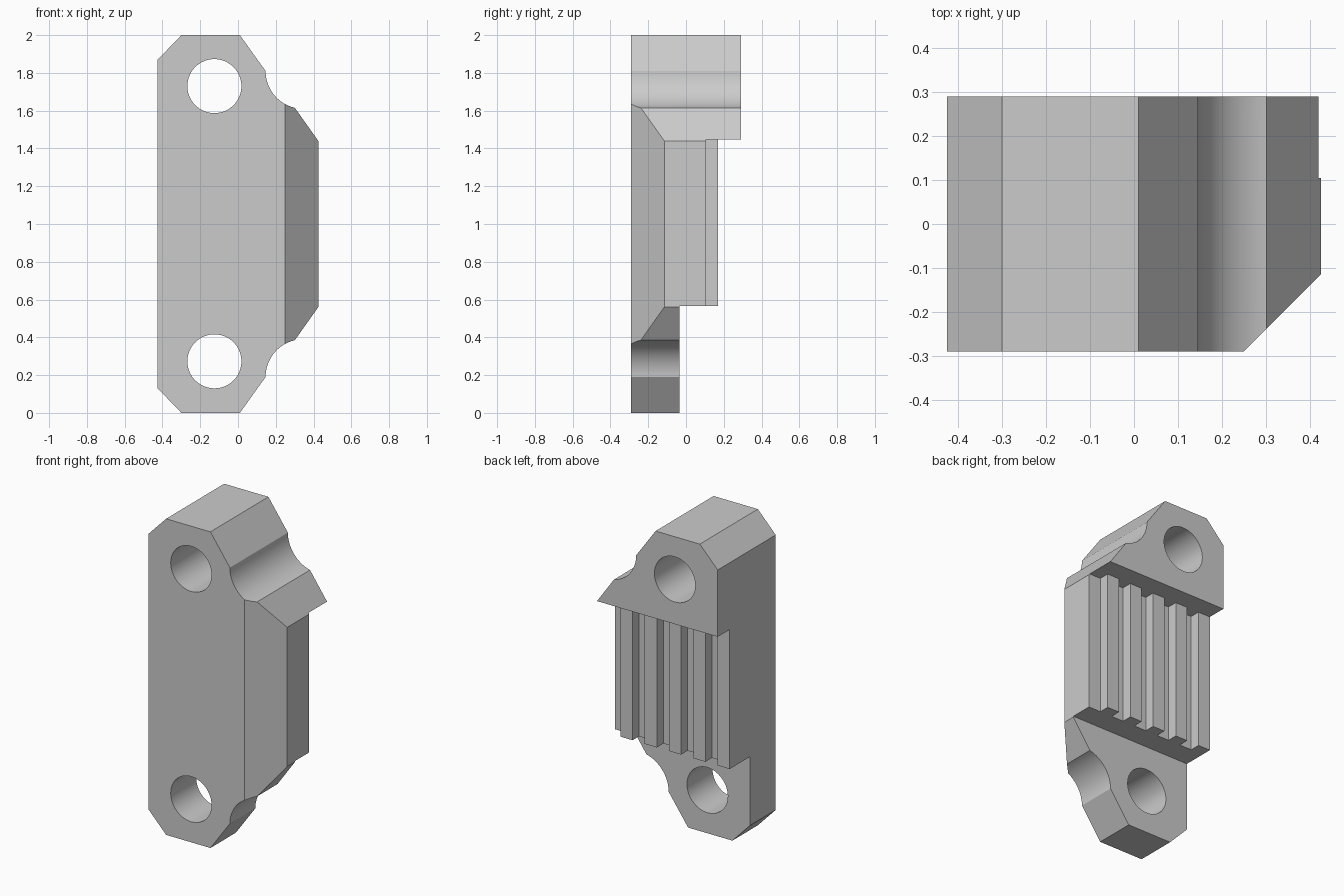
import bpy, bmesh
from math import cos, sin, pi, radians
from mathutils import Vector

cube = bpy.data.objects.get("Cube")
if cube:
    bpy.data.objects.remove(cube, do_unlink=True)

grey = bpy.data.materials.new("plain grey")
grey.use_nodes = True
grey.diffuse_color = (0.6, 0.6, 0.6, 1)
grey.node_tree.nodes["Principled BSDF"].inputs["Base Color"].default_value = (0.6, 0.6, 0.6, 1)


def prism(name, points, offset):
    """Extrude a closed 3D outline along offset."""
    bm = bmesh.new()
    face = bm.faces.new([bm.verts.new(p) for p in points])
    ext = bmesh.ops.extrude_face_region(bm, geom=[face])
    moved = [v for v in ext["geom"] if isinstance(v, bmesh.types.BMVert)]
    bmesh.ops.translate(bm, verts=moved, vec=Vector(offset))
    bmesh.ops.recalc_face_normals(bm, faces=bm.faces)
    mesh = bpy.data.meshes.new(name)
    bm.to_mesh(mesh)
    bm.free()
    mesh.materials.append(grey)
    ob = bpy.data.objects.new(name, mesh)
    bpy.context.collection.objects.link(ob)
    return ob


def cut(body, cutter):
    """Subtract the cutter from the body and discard it."""
    cutter.hide_render = True
    mod = body.modifiers.new("cut", "BOOLEAN")
    mod.operation, mod.solver, mod.object = "DIFFERENCE", "EXACT", cutter
    bpy.context.view_layer.objects.active = body
    bpy.ops.object.modifier_apply(modifier=mod.name)
    bpy.data.objects.remove(cutter, do_unlink=True)


BACK, HALF = 0.29, 0.425

# Side outline: lower half with a round notch, mirrored for the upper half
lower = [(-HALF, 0.13), (-0.30, 0), (0.01, 0)]
notch_steps = 16
for i in range(notch_steps + 1):
    a = radians(180 - 77 * i / notch_steps)
    lower.append((0.346 + 0.2 * cos(a), 0.19 + 0.2 * sin(a)))
lower.append((HALF, 0.56))
outline = lower + [(x, 2 - z) for x, z in reversed(lower)]
body = prism("clamp_body", [(x, -BACK, z) for x, z in outline], (0, 2 * BACK, 0))

# Bevelled front edge
cut(body, prism("edge_cutter", [(0.15, -0.39, -0.1), (0.55, -0.39, -0.1), (0.55, 0.01, -0.1)],
                (0, 0, 2.2)))

# Thin lower end
cut(body, prism("lower_cutter", [(-0.6, -0.035, -0.1), (0.6, -0.035, -0.1),
                                 (0.6, 0.5, -0.1), (-0.6, 0.5, -0.1)], (0, 0, 0.665)))

# Recessed middle with five upright ribs
TIP, ROOT, STEP = 0.17, 0.105, 0.085
comb = [(-0.6, 0.5), (-0.6, TIP)]
for i in range(5):
    x = -HALF + (2 * i + 1) * STEP
    comb += [(x, TIP), (x, ROOT)]
    if i < 4:
        comb += [(x + STEP, ROOT), (x + STEP, TIP)]
comb += [(0.6, ROOT), (0.6, 0.5)]
cut(body, prism("rib_cutter", [(x, y, 0.5) for x, y in comb], (0, 0, 0.947)))

# Bolt holes
for z in (0.273, 1.73):
    ring = [(-0.125 + 0.143 * cos(2 * pi * i / 64), -0.5, z + 0.143 * sin(2 * pi * i / 64))
            for i in range(64)]
    cut(body, prism("hole_cutter", ring, (0, 1, 0)))

# Smooth the round surfaces only
bpy.ops.object.select_all(action="DESELECT")
body.select_set(True)
bpy.context.view_layer.objects.active = body
bpy.ops.object.shade_smooth_by_angle(angle=radians(20))
